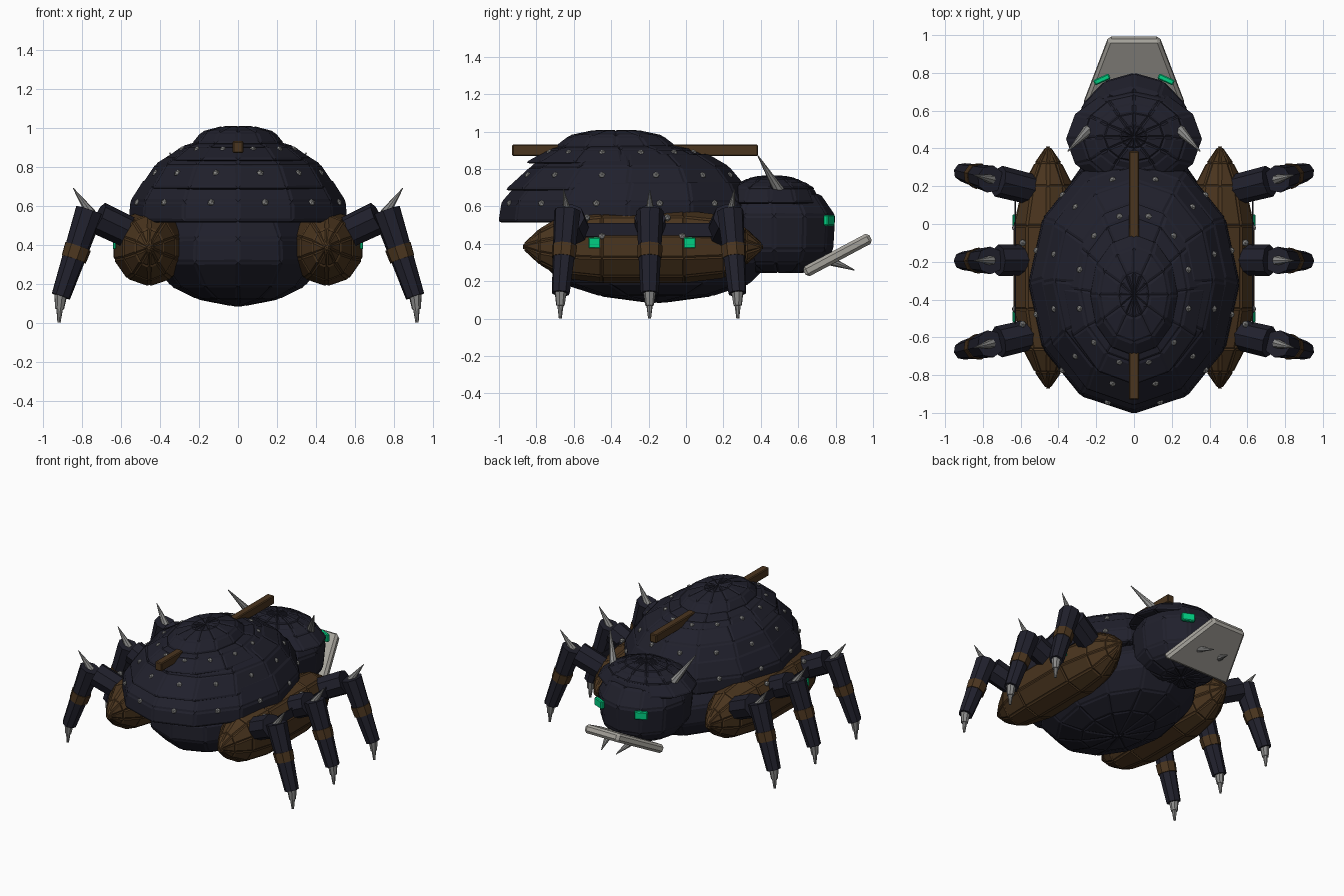
import bpy, bmesh
from math import sin, cos, pi, radians
from mathutils import Matrix, Vector

cube = bpy.data.objects.get("Cube")
if cube:
    bpy.data.objects.remove(cube)


def material(name, r, g, b):
    m = bpy.data.materials.new(name)
    m.use_nodes = True
    m.diffuse_color = (r, g, b, 1)
    m.node_tree.nodes["Principled BSDF"].inputs["Base Color"].default_value = (r, g, b, 1)
    return m


NAVY = material("dark navy armour", 0.0145, 0.0145, 0.025)
BROWN = material("brown bronze", 0.068, 0.035, 0.013)
PLATE = material("pale grey plate", 0.38, 0.365, 0.33)
STEEL = material("steel grey", 0.26, 0.26, 0.255)
GREEN = material("glowing green", 0.0, 0.62, 0.22)


def finish(name, bm, *mats):
    bmesh.ops.recalc_face_normals(bm, faces=bm.faces)
    mesh = bpy.data.meshes.new(name)
    bm.to_mesh(mesh)
    bm.free()
    for m in mats:
        mesh.materials.append(m)
    ob = bpy.data.objects.new(name, mesh)
    bpy.context.collection.objects.link(ob)
    return ob


def loft(bm, rings, n=12, turn=0.0, top=True, panel=0.018):
    """Stack elliptical rings (z, rx, ry, cy), close with fans, inset raised panels."""
    loops = []
    for z, rx, ry, cy in rings:
        angles = [turn + 2 * pi * k / n for k in range(n)]
        loops.append([bm.verts.new((rx * cos(a), cy + ry * sin(a), z)) for a in angles])
    for lo, hi in zip(loops, loops[1:]):
        for k in range(n):
            j = (k + 1) % n
            bm.faces.new((lo[k], lo[j], hi[j], hi[k]))
    ends = [(loops[0], rings[0])] + ([(loops[-1], rings[-1])] if top else [])
    for loop, ring in ends:
        tip = bm.verts.new((0, ring[3], ring[0]))
        for k in range(n):
            bm.faces.new((loop[k], loop[(k + 1) % n], tip))
    bmesh.ops.recalc_face_normals(bm, faces=bm.faces)
    bmesh.ops.inset_individual(bm, faces=bm.faces[:], thickness=panel, depth=0.006)


def shell(name, rings, **kw):
    bm = bmesh.new()
    loft(bm, rings, **kw)
    return finish(name, bm, NAVY)


def limb(name, a, b, r1, r2, mat, n=8):
    a, b = Vector(a), Vector(b)
    d = b - a
    bm = bmesh.new()
    m = Matrix.Translation((a + b) / 2) @ d.to_track_quat('Z', 'Y').to_matrix().to_4x4()
    bmesh.ops.create_cone(bm, cap_ends=True, segments=n, radius1=r1, radius2=r2,
                          depth=d.length, matrix=m)
    return finish(name, bm, mat)


def box(name, centre, size, mat, rot=(0, 0, 0), bevel=0.006, taper=1.0):
    bm = bmesh.new()
    bmesh.ops.create_cube(bm, size=1)
    for v in bm.verts:
        v.co = Vector(v.co[i] * size[i] for i in range(3))
        if v.co.y > 0:
            v.co.x *= taper
    ob = finish(name, bm, mat)
    ob.location, ob.rotation_euler = centre, rot
    mod = ob.modifiers.new("edge_bevel", 'BEVEL')
    mod.width, mod.segments = bevel, 1
    return ob


# Overlapping back armour, belly and head
shell("back_armour_lower", [(.52, .555, .685, -.315), (.62, .55, .675, -.31),
                            (.73, .48, .60, -.29)], top=False)
shell("back_armour_middle", [(.69, .5, .645, -.315), (.81, .42, .53, -.30),
                             (.88, .31, .42, -.31)], top=False)
shell("back_armour_upper", [(.835, .375, .51, -.34), (.90, .285, .385, -.35),
                            (.94, .15, .22, -.37)], top=False)
shell("back_cap", [(.918, .232, .322, -.375), (.975, .185, .25, -.375),
                   (1.003, .08, .12, -.375)])
shell("belly", [(.09, .03, .04, -.16), (.125, .21, .30, -.16), (.19, .34, .50, -.16),
                (.31, .44, .62, -.16), (.43, .43, .62, -.16), (.56, .34, .5, -.16)])
shell("head", [(.25, .13, .15, .49), (.30, .24, .25, .48), (.37, .29, .315, .47),
               (.55, .31, .325, .47), (.66, .26, .26, .46)])
shell("head_crest_lower", [(.62, .36, .265, .45), (.695, .27, .23, .45),
                           (.73, .2, .17, .46)], top=False)
shell("head_crest_upper", [(.695, .27, .225, .46), (.745, .16, .13, .46),
                           (.76, .07, .06, .46)], panel=0.012)

# Ridge beam running along the back
box("ridge_beam", (0, -.272, .9), (.055, 1.315, .062), BROWN)

# Rivets in the middle of every armour panel
bm = bmesh.new()
spots = []
for z, rx, ry, cy in ((.615, .55, .675, -.31), (.765, .45, .575, -.305), (.885, .305, .41, -.345)):
    for k in range(12):
        a = (k + .5) * pi / 6
        spots.append((.968 * rx * cos(a), cy + .968 * ry * sin(a), z))
for s in (1, -1):
    for y in (-.45, -.02):
        spots += [(s * .628, y, .44), (s * .59, y - .08, .54)]
for p in spots:
    bmesh.ops.create_icosphere(bm, subdivisions=1, radius=.02, matrix=Matrix.Translation(p))
finish("armour_rivets", bm, STEEL)

# Shovel jaw plate at the head end
box("jaw_plate", (0, .81, .34), (.54, .4, .06), PLATE, (radians(28), 0, 0), .016, .5)

for s, side in ((1, "left"), (-1, "right")):
    # Side pod: faceted spindle lying along the body, with a dark upright skirt
    bm = bmesh.new()
    half = [(.635, .008, .012), (.55, .07, .095), (.43, .135, .165), (.22, .186, .192)]
    rings = [(-t, rx, rz, 0) for t, rx, rz in half]
    rings += [(t, rx, rz, 0) for t, rx, rz in reversed(half)]
    loft(bm, rings, n=10, turn=radians(18), panel=.012)
    bm.transform(Matrix.Translation((s * .455, -.23, .385)) @ Matrix.Rotation(pi / 2, 4, 'X'))
    finish(side + "_side_pod", bm, BROWN)
    box(side + "_pod_skirt", (s * .628, -.23, .475), (.008, .8, .075), NAVY, bevel=.002)

    for tag, y in (("front", .02), ("rear", -.49)):
        box(f"{side}_{tag}_side_lamp", (s * .634, y, .405), (.016, .062, .056), GREEN, bevel=.004)

    # Head details
    box(side + "_eye", (s * .17, .765, .525), (.09, .03, .058), GREEN,
        (0, 0, -s * radians(24)))
    limb(side + "_horn", (s * .24, .5, .68), (s * .35, .385, .87), .03, .003, STEEL)
    limb(side + "_fang", (s * .1, .74, .32), (s * .06, .9, .26), .03, .003, STEEL)

    # Legs
    for tag, y, spread in (("front", .18, .1), ("middle", -.19, -.005), ("rear", -.58, -.095)):
        name = f"{side}_{tag}_"

        def at(x, z):
            return (s * x, y + spread * (x - .53) / .4, z)
        limb(name + "thigh", at(.5, .435), at(.717, .538), .08, .084, NAVY)
        limb(name + "shin", at(.76, .575), at(.908, .135), .073, .049, NAVY)
        limb(name + "shin_band", at(.82, .39), at(.842, .325), .069, .065, BROWN)
        limb(name + "claw_base", at(.908, .15), at(.915, .07), .034, .023, STEEL)
        limb(name + "claw_tip", at(.914, .08), at(.918, 0), .018, .008, STEEL)
        limb(name + "spike", at(.755, .56), at(.845, .69), .027, .002, STEEL)
